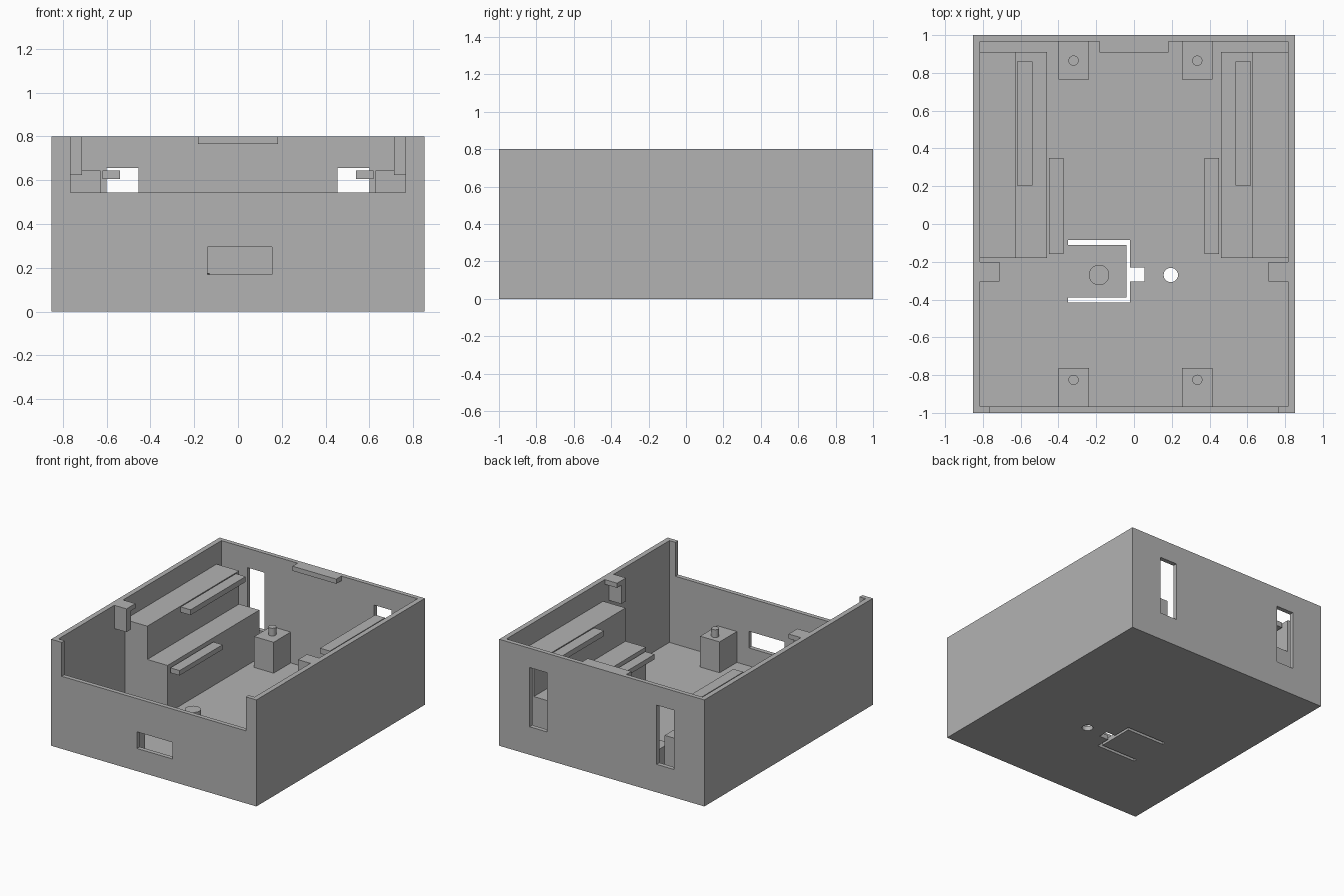
import bpy

cube = bpy.data.objects.get("Cube")
if cube:
    bpy.data.objects.remove(cube, do_unlink=True)

grey = bpy.data.materials.new("plain grey")
grey.use_nodes = True
grey.diffuse_color = (0.45, 0.45, 0.45, 1)
grey.node_tree.nodes["Principled BSDF"].inputs["Base Color"].default_value = grey.diffuse_color


def box(name, x, y, z):
    """Box from (low, high) ranges on each axis."""
    ranges = (x, y, z)
    bpy.ops.mesh.primitive_cube_add(size=1, location=[sum(r) / 2 for r in ranges])
    ob = bpy.context.object
    ob.name = name
    ob.scale = [abs(r[1] - r[0]) for r in ranges]
    bpy.ops.object.transform_apply(location=False, rotation=False, scale=True)
    ob.data.materials.append(grey)
    return ob


def cylinder(name, x, y, z, radius):
    bpy.ops.mesh.primitive_cylinder_add(vertices=32, radius=radius, depth=z[1] - z[0],
                                        location=(x, y, sum(z) / 2))
    ob = bpy.context.object
    ob.name = name
    ob.data.materials.append(grey)
    bpy.ops.object.shade_smooth_by_angle()
    return ob


def cut(target, cutter):
    cutter.hide_render = True
    mod = target.modifiers.new("cut", "BOOLEAN")
    mod.operation = "DIFFERENCE"
    mod.solver = "EXACT"
    mod.object = cutter
    bpy.context.view_layer.objects.active = target
    bpy.ops.object.modifier_apply(modifier=mod.name)
    bpy.data.objects.remove(cutter, do_unlink=True)


FLOOR = 0.035
TOP = 0.8
WALL_X, WALL_Y = 0.815, 0.967     # inner faces of the walls
through = (-0.1, 0.1)

# Open-topped case with a lowered front wall
case = box("case", (-0.853, 0.853), (-1, 1), (0, TOP))
cut(case, box("cavity", (-WALL_X, WALL_X), (-WALL_Y, WALL_Y), (FLOOR, 1)))
cut(case, box("front_opening", (-0.765, 0.765), (-1.1, -0.9), (0.545, 1)))
cut(case, box("front_slot", (-0.14, 0.155), (-1.1, -0.9), (0.17, 0.295)))
for s in (-1, 1):
    cut(case, box("back_window", (s * 0.455, s * 0.6), (0.9, 1.1), (0.21, 0.655)))

# Flexible button flap cut into the floor, and a round hole
cut(case, box("flap_side_slot", (-0.35, -0.03), (-0.11, -0.085), through))
cut(case, box("flap_side_slot", (-0.35, -0.03), (-0.415, -0.39), through))
cut(case, box("flap_end_slot", (-0.04, -0.02), (-0.415, -0.085), through))
cut(case, box("flap_notch", (-0.03, 0.055), (-0.305, -0.23), through))
cut(case, cylinder("floor_hole", 0.195, -0.27, through, 0.038))
cylinder("button", -0.185, -0.27, (FLOOR / 2, 0.175), 0.054)

# Stepped side supports with overhanging ledges, and wall clips
for s, side in ((-1, "right"), (1, "left")):
    wall = s * (WALL_X + 0.005)
    box(side + "_lower_step", (wall, s * 0.46), (-0.18, 0.91), (FLOOR / 2, 0.395))
    box(side + "_upper_step", (wall, s * 0.628), (-0.18, 0.91), (0.39, 0.645))
    box(side + "_upper_ledge", (s * 0.62, s * 0.538), (0.205, 0.86), (0.605, 0.645))
    box(side + "_lower_ledge", (s * 0.45, s * 0.373), (-0.16, 0.35), (0.335, 0.372))
    box(side + "_clip_post", (wall, s * 0.713), (-0.305, -0.25), (0.625, 0.78))
    box(side + "_clip_plate", (wall, s * 0.713), (-0.305, -0.2), (0.765, TOP))

# Lip on the back wall
box("back_lip", (-0.182, 0.182), (0.907, WALL_Y + 0.005), (0.765, TOP))

# Mounting blocks with locating pins
for x in (-0.32, 0.335):
    for y, low, high in ((0.865, 0.765, WALL_Y), (-0.825, -WALL_Y, -0.762)):
        box("mounting_block", (x - 0.081, x + 0.081), (low, high), (FLOOR / 2, 0.267))
        cylinder("mounting_pin", x, y, (0.26, 0.325), 0.027)
